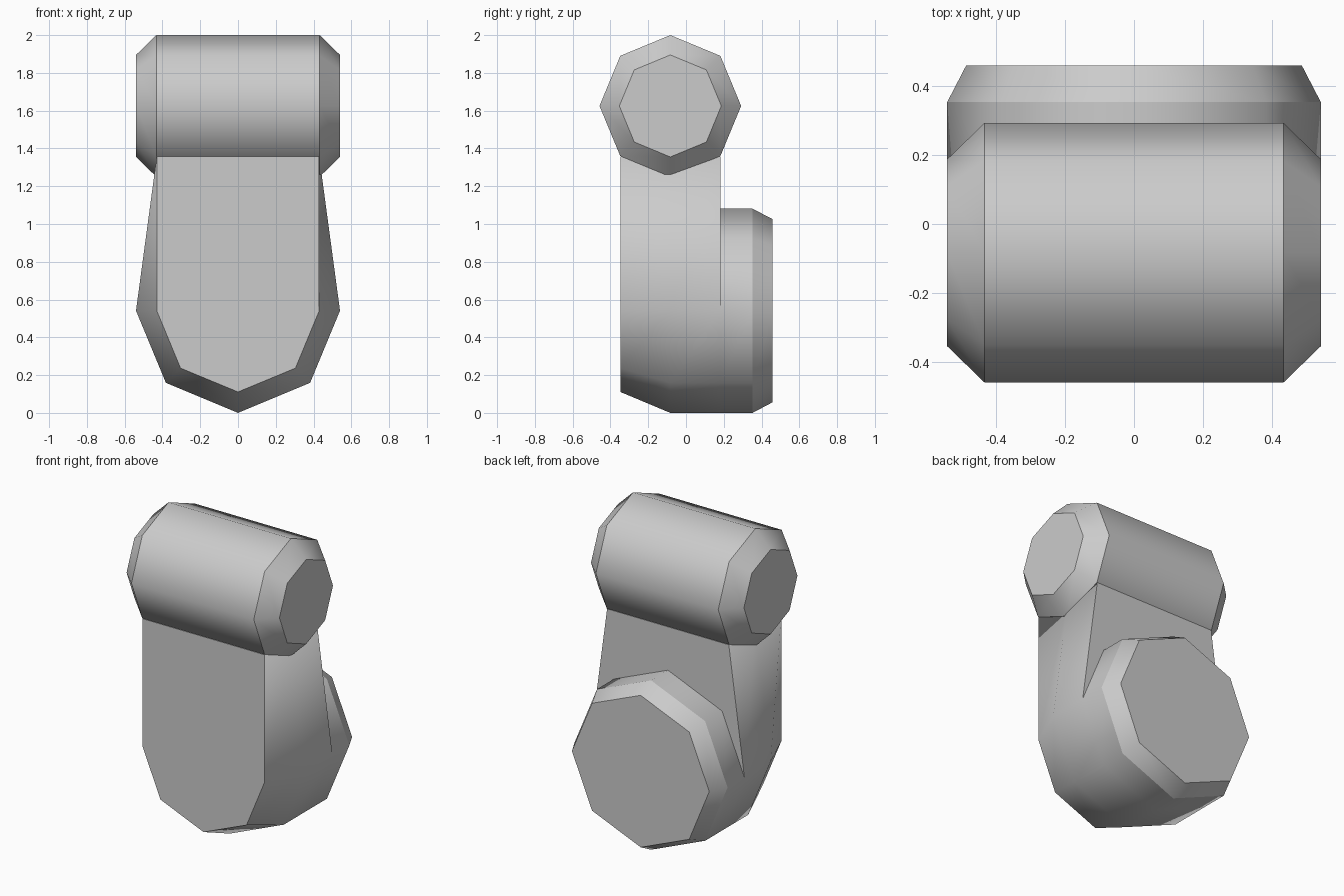
import bpy, bmesh, math

if "Cube" in bpy.data.objects:
    bpy.data.objects.remove(bpy.data.objects["Cube"])


def octagon(cu, cv, r, first=0, count=8):
    """Points of an eight-sided ring, starting on the +u side."""
    return [(cu + r * math.cos(math.pi / 4 * i), cv + r * math.sin(math.pi / 4 * i))
            for i in range(first, first + count)]


def bridge(bm, a, b):
    for i in range(len(a)):
        j = (i + 1) % len(a)
        bm.faces.new((a[i], a[j], b[j], b[i]))


def finish(bm, name, axis, sharp_planes):
    """Smooth shading with crisp edges along the listed cross-section planes."""
    bmesh.ops.recalc_face_normals(bm, faces=bm.faces[:])
    for f in bm.faces:
        f.smooth = True
    for e in bm.edges:
        p, q = (v.co[axis] for v in e.verts)
        if abs(p - q) < 1e-5 and any(abs(p - s) < 1e-4 for s in sharp_planes):
            e.smooth = e.calc_face_angle(0) < 0.1
    mesh = bpy.data.meshes.new(name)
    bm.to_mesh(mesh)
    bm.free()
    obj = bpy.data.objects.new(name, mesh)
    bpy.context.collection.objects.link(obj)
    return obj


# Upper barrel: horizontal octagonal drum with chamfered ends
bm = bmesh.new()
rings = [[bm.verts.new((x, u, v)) for u, v in octagon(-0.083, 1.625, r)]
         for x, r in ((-0.54, 0.27), (-0.432, 0.375), (0.432, 0.375), (0.54, 0.27))]
for a, b in zip(rings, rings[1:]):
    bridge(bm, a, b)
bm.faces.new(rings[0])
bm.faces.new(rings[-1])
finish(bm, "upper_barrel", 0, (-0.54, -0.432, 0.432, 0.54))

# Lower link: tapered arm with rounded foot, merged into the rear disc
bm = bmesh.new()
ZC, R, TOP = 0.541, 0.54, 1.358
arm = []
for y, r in ((-0.348, 0.43), (-0.083, R), (0.182, R)):
    outline = octagon(0, ZC, r, 4, 5) + [(0.43, TOP), (-0.43, TOP)]
    arm.append([bm.verts.new((x, y, z)) for x, z in outline])
for a, b in zip(arm, arm[1:]):
    bridge(bm, a, b)
bm.faces.new(arm[0])

# Rear disc shares the foot's lower half and stands proud of the arm's back
crown = [bm.verts.new((x, 0.182, z)) for x, z in octagon(0, ZC, R, 1, 3)]
disc = [arm[-1][:5] + crown]
for y, r in ((0.352, R), (0.458, 0.485)):
    disc.append([bm.verts.new((x, y, z)) for x, z in octagon(0, ZC, r, 4, 8)])
for a, b in zip(disc, disc[1:]):
    bridge(bm, a, b)
bm.faces.new(disc[-1])
bm.faces.new([arm[-1][4], arm[-1][5], arm[-1][6], arm[-1][0]] + crown[::-1])
link = finish(bm, "lower_link", 1, (-0.348, 0.182, 0.352, 0.458))
for v in link.data.vertices:
    v.co.z = max(v.co.z, 0.0) if v.co.z > 0.002 else 0.0
